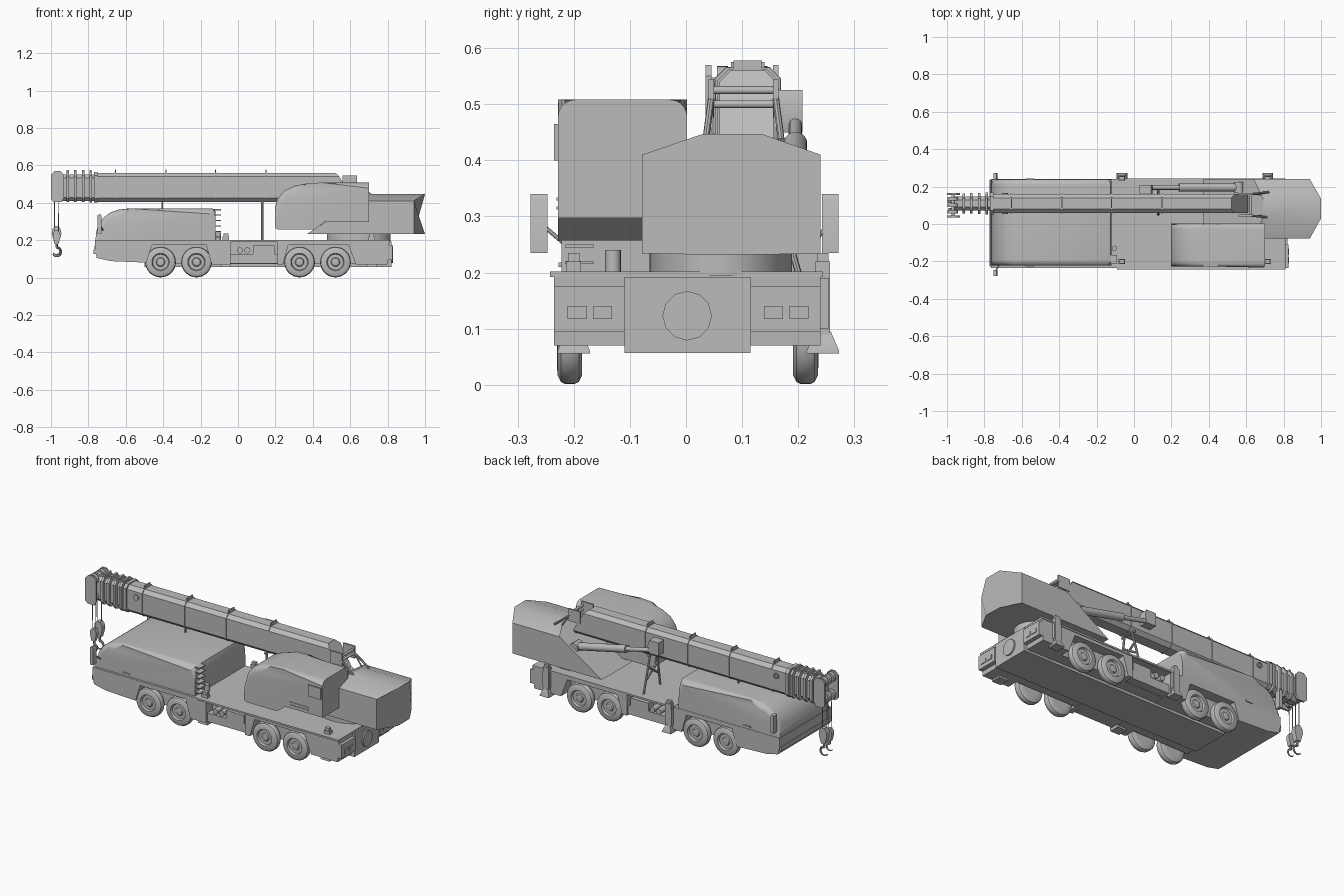
import bpy, bmesh, math
from mathutils import Vector, Matrix

old = bpy.data.objects.get("Cube")
if old:
    bpy.data.objects.remove(old, do_unlink=True)

grey = bpy.data.materials.new("plain_grey")
grey.use_nodes = True
grey.diffuse_color = (0.5, 0.5, 0.5, 1)
grey.node_tree.nodes["Principled BSDF"].inputs["Base Color"].default_value = (0.5, 0.5, 0.5, 1)
parts = []


def finish(name, bm):
    bmesh.ops.recalc_face_normals(bm, faces=bm.faces)
    mesh = bpy.data.meshes.new(name)
    bm.to_mesh(mesh)
    bm.free()
    mesh.materials.append(grey)
    ob = bpy.data.objects.new(name, mesh)
    bpy.context.collection.objects.link(ob)
    parts.append(ob)
    return ob


def loft(name, rings):
    """Skin equal-length point rings and cap both ends."""
    bm = bmesh.new()
    loops = [[bm.verts.new(p) for p in ring] for ring in rings]
    n = len(loops[0])
    for a, b in zip(loops, loops[1:]):
        for i in range(n):
            j = (i + 1) % n
            bm.faces.new((a[i], a[j], b[j], b[i]))
    bm.faces.new(loops[0])
    bm.faces.new(loops[-1])
    return finish(name, bm)


def side_prism(name, profile, y0, y1, bevel=0, above=0):
    """Extrude an (x, z) profile along y; round its side edges above a height."""
    bm = bmesh.new()
    a = [bm.verts.new((x, y0, z)) for x, z in profile]
    b = [bm.verts.new((x, y1, z)) for x, z in profile]
    for i in range(len(a)):
        j = (i + 1) % len(a)
        bm.faces.new((a[i], a[j], b[j], b[i]))
    bm.faces.new(a)
    bm.faces.new(b)
    if bevel:
        edges = [e for e in bm.edges
                 if abs(e.verts[0].co.y - e.verts[1].co.y) < 1e-5
                 and min(v.co.z for v in e.verts) > above]
        bmesh.ops.bevel(bm, geom=edges, offset=bevel, segments=5, profile=0.5, affect='EDGES')
    return finish(name, bm)


def end_prism(name, section, x0, x1):
    return loft(name, [[(x, y, z) for y, z in section] for x in (x0, x1)])


def box(name, x0, x1, y0, y1, z0, z1):
    return side_prism(name, [(x0, z0), (x1, z0), (x1, z1), (x0, z1)], y0, y1)


def rod(name, p, q, r, r2=None, sides=16):
    p, q = Vector(p), Vector(q)
    bm = bmesh.new()
    turn = (q - p).to_track_quat('Z', 'Y').to_matrix().to_4x4()
    bmesh.ops.create_cone(bm, cap_ends=True, segments=sides, radius1=r, radius2=r2 or r,
                          depth=(q - p).length, matrix=Matrix.Translation((p + q) / 2) @ turn)
    return finish(name, bm)


def lathe_y(name, centre, profile, sides=32):
    """Revolve (radius, y offset) points around the y axis."""
    cx, cy, cz = centre
    steps = [2 * math.pi * i / sides for i in range(sides)]
    return loft(name, [[(cx + r * math.cos(t), cy + dy, cz + r * math.sin(t)) for t in steps]
                       for r, dy in profile])


# Carrier chassis with wheel arches and a side equipment recess
side_prism("chassis", [(-.765, .15), (-.755, .105), (-.68, .088), (-.49, .08), (-.46, .175),
                       (-.17, .175), (-.14, .07), (-.04, .07), (-.04, .19), (.21, .19), (.21, .07),
                       (.24, .07), (.27, .175), (.59, .175), (.63, .07), (.8, .07), (.81, .2),
                       (-.765, .2)], -.235, .24)
box("inner_chassis", -.5, .8, -.175, .18, .072, .192)
box("central_frame", -.5, .82, -.11, .115, .057, .192)
lathe_y_disc = rod("rear_disc", (.815, .002, .123), (.828, .002, .123), .044, sides=12)
box("deck_flange", -.09, .81, -.242, .244, .192, .202)
box("bumper", -.772, -.52, -.228, .234, .125, .15)

for s, tag in ((-1, "right"), (1, "left")):
    face = .003 + s * .225
    y0, y1 = sorted((.003 + s * .14, face))
    box("step_rail_" + tag, -.04, .21, y0, y1, .075, .125)
    box("battery_box_" + tag, .08, .195, y0, y1, .125, .172)
    for x in (.01, .05):
        rod("air_tank_" + tag, (x, y0, .145), (x, y1 + .008, .145), .016)

# Wheels
for s in (-1, 1):
    for x in (-.414, -.222, .329, .521):
        lathe_y("wheel", (x, .003 + s * .21, .083),
                [(.045, -s * .022), (.066, -s * .022), (.078, -s * .016), (.082, -s * .008),
                 (.082, s * .008), (.078, s * .016), (.066, s * .022), (.047, s * .023),
                 (.042, s * .012), (.024, s * .012), (.02, s * .018), (.012, s * .02)])

# Outriggers with trapezoid pads
for x in (-.065, .715):
    box("outrigger_beam", x - .022, x + .022, -.215, .255, .1, .19)
    for y in (-.2, .244):
        box("outrigger_post", x - .018, x + .018, y - .013, y + .013, .09, .22)
        box("outrigger_cap", x - .013, x + .013, y - .01, y + .01, .22, .235)
        loft("outrigger_pad", [[(x + a * h, y + b * h, z) for a, b in
                                ((-1, -1), (1, -1), (1, 1), (-1, 1))]
                               for h, z in ((.029, .056), (.029, .06), (.014, .095))])

# Rear light boxes
for y0, y1 in ((-.235, -.11), (.115, .24)):
    box("rear_light_box", .79, .826, y0, y1, .095, .175)
    for c in (.33, .69):
        m = y0 + (y1 - y0) * c
        box("rear_lamp", .826, .83, m - .017, m + .017, .117, .14)

# Driver cab
side_prism("driver_cab", [(-.768, .15), (-.757, .25), (-.745, .285), (-.72, .32), (-.685, .347),
                          (-.64, .363), (-.58, .37), (-.14, .37), (-.125, .365), (-.12, .35),
                          (-.12, .19), (-.48, .19), (-.5, .15)], -.222, .238, .03, .2)
for y in (-.224, .24):
    box("door_handle", -.58, -.535, y - .003, y + .003, .21, .218)
for y, end in ((-.215, -.262), (.225, .257)):
    rod("mirror_arm", (-.72, y, .25), (-.745, end, .29), .004, sides=8)
    side = side_prism("mirror", [(-.75, .235), (-.73, .235), (-.73, .33), (-.735, .34), (-.75, .335)],
                      end - .015, end + .015)
for i in range(6):
    z = .215 + i * .029
    box("cab_step", -.125, -.092, -.215, -.165, z, z + .006)
rod("intake_pipe", (-.105, -.13, .2), (-.105, -.13, .24), .014)
rod("cab_post", (-.405, .1, .365), (-.405, .1, .41), .005, sides=8)

# Turntable and upper body
ring = [2 * math.pi * i / 40 for i in range(40)]
loft("turntable", [[(.645 + .17 * math.cos(t), .062 + .127 * math.sin(t), z) for t in ring]
                   for z in (.195, .237)])
section = [(-.078, .234, .37, .94), (-.078, .41, .64, .94), (.03, .447, .69, 1),
           (.135, .447, .69, 1), (.24, .41, .64, .94), (.24, .234, .37, .94),
           (.135, .232, .37, 1), (.03, .232, .37, 1)]
loft("upper_body", [[(s[2], s[0], s[1]) for s in section], [(s[3], s[0], s[1]) for s in section]])

# Operator cab
side_prism("operator_cab", [(.41, .257), (.215, .257), (.202, .263), (.197, .278), (.197, .37),
                            (.21, .42), (.245, .462), (.3, .49), (.37, .504), (.45, .508),
                            (.7, .508), (.7, .297), (.46, .297)], -.228, .002, .03, .3)
box("cab_side_panel", .61, .692, -.235, -.226, .4, .465)
for z in (.312, .328):
    box("cab_vent", .49, .61, -.231, -.226, z, z + .006)

# Telescopic boom
def boom_section(grow, chamfer=.02):
    y0, y1, z0, z1 = .06 - grow, .16 + grow, .405 - grow * .3, .56 + grow * .7
    c = chamfer
    return [(y0, z0 + c), (y0 + c, z0), (y1 - c, z0), (y1, z0 + c),
            (y1, z1 - c), (y1 - c, z1), (y0 + c, z1), (y0, z1 - c)]


main = boom_section(0)
loft("boom_main", [[(-.76, y, z) for y, z in main],
                   [(.52 + max(0, .56 - z) * 1.1 if z > .5 else .61, y, z) for y, z in main]])
end_prism("boom_inner_section", boom_section(-.012), -.96, -.75)
for i, x in enumerate((-.91, -.87, -.828, -.788)):
    end_prism("boom_collar", boom_section(.003 + i * .002), x - .007, x + .007)
    box("collar_lug", x - .006, x + .006, .08, .14, .56, .575)
end_prism("boom_main_collar", boom_section(.008), -.77, -.75)
for x in (-.655, -.385, -.12, .15):
    end_prism("boom_band", boom_section(.004), x - .004, x + .004)
    box("band_lug", x - .003, x + .003, .085, .135, .56, .578)
for y in (.058, .162):
    lathe_y("boom_port", (-.69, y, .51), [(.016, -.005), (.016, .005), (.01, .005), (.01, -.001)], 20)

# Boom head, pulleys and rear rope frame
for y in (.04, .16):
    side_prism("head_plate", [(-1, .42), (-.985, .405), (-.94, .405), (-.93, .43), (-.93, .55),
                              (-.95, .57), (-.98, .57), (-1, .55)], y - .005, y + .005)
for z in (.44, .54):
    for y in (.065, .1, .135):
        rod("head_pulley", (-.968, y - .01, z), (-.968, y + .01, z), .028, sides=24)
    rod("head_axle", (-.968, .035, z), (-.968, .165, z), .008)
for z in (.5, .525):
    rod("rear_crossbar", (.625, .04, z), (.625, .165, z), .007)
for y in (.045, .16):
    box("rear_bracket", .56, .635, y - .005, y + .005, .475, .545)
    rod("rear_strut", (.625, y, .51), (.72, y + (.01 if y > .1 else -.01), .435), .006, sides=8)
    rod("rear_strut_inner", (.625, y, .51), (.68, y, .435), .004, sides=8)

# Lifting cylinder beside the boom and its bracket
rod("lift_cylinder", (.56, .195, .36), (.24, .195, .43), .021, sides=20)
rod("lift_piston", (.25, .195, .428), (.06, .195, .47), .012)
rod("lift_pivot", (.56, .165, .36), (.56, .225, .36), .026, sides=20)
side_prism("lift_bracket", [(.03, .45), (.09, .45), (.1, .49), (.09, .525), (.03, .525)], .155, .208)

# Boom rest frame
rest = [((.13, .05, .2), (.13, .08, .41)), ((.13, .2, .2), (.13, .14, .41)),
        ((.13, .06, .27), (.13, .16, .34)), ((.13, .18, .27), (.13, .07, .34)),
        ((.13, .06, .405), (.13, .16, .405))]
for p, q in rest:
    rod("boom_rest", p, q, .006, sides=8)

# Hook blocks with ropes and curved hooks
for y, z, k in ((.125, .235, 1), (.075, .22, .8)):
    for dx in (-.012, .012):
        rod("hoist_rope", (-.97 + dx * k, y, z), (-.97 + dx, y, .44), .002, sides=6)
    side_prism("hook_block", [(-.97 + a * k, z + b * k) for a, b in
                              ((-.012, -.05), (.012, -.05), (.026, 0), (.022, .025), (.01, .04),
                               (-.01, .04), (-.022, .025), (-.026, 0))], y - .014 * k, y + .014 * k)
    rod("hook_shank", (-.97, y, z - .075 * k), (-.97, y, z - .045 * k), .007 * k, sides=10)
    rings = []
    for i in range(13):
        t = math.radians(90 - i * 20)
        r = .0075 * k * (1 - i / 20)
        rad = Vector((math.cos(t), 0, math.sin(t)))
        c = Vector((-.97, y, z - .098 * k)) + rad * .024 * k
        rings.append([c + rad * r * math.cos(u) + Vector((0, r * math.sin(u), 0))
                      for u in [math.pi * j / 4 for j in range(8)]])
    loft("hook", rings)

# Smooth shading on rounded surfaces only
bpy.ops.object.select_all(action='DESELECT')
for ob in parts:
    ob.select_set(True)
bpy.context.view_layer.objects.active = parts[0]
bpy.ops.object.shade_smooth_by_angle(angle=math.radians(32))
